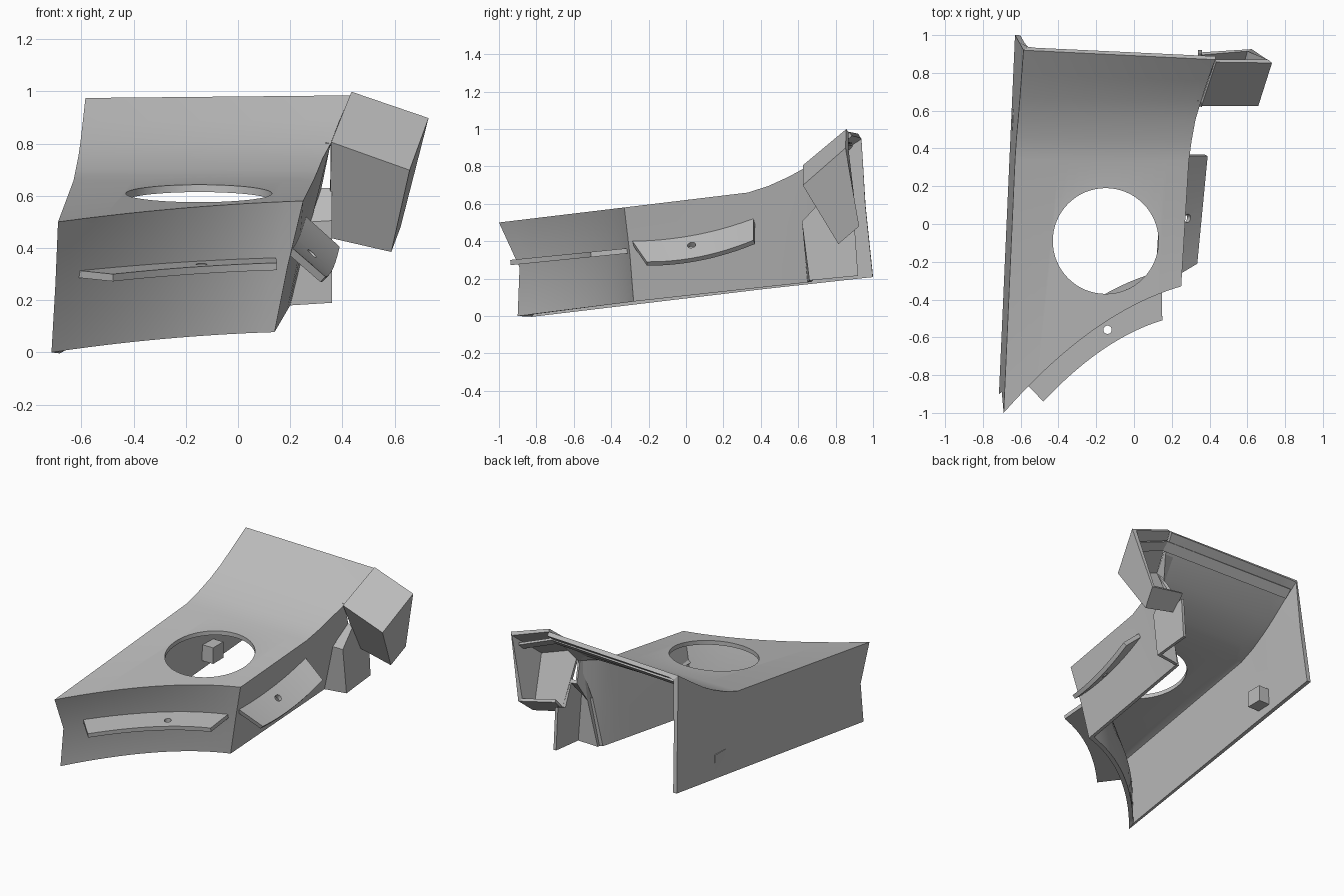
import bpy, bmesh, math
from mathutils import Vector

cube = bpy.data.objects.get("Cube")
if cube:
    bpy.data.objects.remove(cube)

grey = bpy.data.materials.new("light_grey")
grey.use_nodes = True
GREY = (0.5, 0.5, 0.5, 1)
grey.diffuse_color = GREY
grey.node_tree.nodes["Principled BSDF"].inputs["Base Color"].default_value = GREY
WALL = 0.028


def lerp(a, b, t):
    return Vector(a).lerp(Vector(b), t)


def bowed(a, b, bow, t0=0, t1=1, steps=16):
    """Line from a to b, bowed towards +y."""
    ts = [t0 + (t1 - t0) * i / steps for i in range(steps + 1)]
    return [lerp(a, b, t) + Vector((0, bow * 4 * t * (1 - t), 0)) for t in ts]


def slope(points, z0, y0, rise):
    """Lay points on a plane that climbs towards the back."""
    return [Vector((p.x, p.y, z0 + rise * (p.y - y0))) for p in points]


def build(name, lofts=(), panels=(), thickness=WALL, up=False):
    """Weld lofted strips and flat panels into one shell with inward thickness."""
    bm = bmesh.new()
    for rows in lofts:
        grid = [[bm.verts.new(p) for p in row] for row in rows]
        for r, s in zip(grid, grid[1:]):
            for i in range(len(r) - 1):
                bm.faces.new((r[i], r[i + 1], s[i + 1], s[i]))
    for panel in panels:
        bm.faces.new([bm.verts.new(p) for p in panel])
    bmesh.ops.remove_doubles(bm, verts=bm.verts, dist=0.0005)
    bmesh.ops.recalc_face_normals(bm, faces=bm.faces)
    bm.normal_update()
    if up and sum(f.normal.z * f.calc_area() for f in bm.faces) < 0:
        bmesh.ops.reverse_faces(bm, faces=bm.faces)
    mesh = bpy.data.meshes.new(name)
    bm.to_mesh(mesh)
    bm.free()
    mesh.materials.append(grey)
    ob = bpy.data.objects.new(name, mesh)
    bpy.context.collection.objects.link(ob)
    mod = ob.modifiers.new("thickness", "SOLIDIFY")
    mod.thickness = thickness
    mod.offset = -1
    mod.use_even_offset = True
    return ob


def activate(ob):
    bpy.ops.object.select_all(action="DESELECT")
    ob.select_set(True)
    bpy.context.view_layer.objects.active = ob


def drill(ob, centre, radius, depth, tilt=(0, 0, 0), sides=48):
    """Cut a round hole through a part."""
    bpy.ops.mesh.primitive_cylinder_add(vertices=sides, radius=radius, depth=depth,
                                        location=centre, rotation=tilt)
    cutter = bpy.context.object
    cutter.hide_render = True
    mod = ob.modifiers.new("hole", "BOOLEAN")
    mod.object = cutter
    mod.operation = "DIFFERENCE"
    mod.solver = "EXACT"
    activate(ob)
    for m in list(ob.modifiers):
        bpy.ops.object.modifier_apply(modifier=m.name)
    bpy.data.objects.remove(cutter)


def smooth(ob):
    activate(ob)
    bpy.ops.object.shade_smooth_by_angle(angle=math.radians(20))


# Front wall curves: top edge, crease and bottom edge
front_top = slope(bowed((-.69, -1, 0), (.25, -.33, 0), .10), .50, -1, .12)
front_mid = slope(bowed((-.70, -.89, 0), (.19, -.30, 0), .10), .26, -.89, .115)
front_low = slope(bowed((-.715, -.90, 0), (.14, -.28, 0), .10), 0, -.90, .125)
STEPS = len(front_top) - 1

# Side edges of the top panel, running from front to back
left_top = [front_top[0]] + [Vector(p) for p in (
    (-.63, .34, .66), (-.622, .46, .70), (-.612, .57, .75),
    (-.604, .67, .805), (-.595, .79, .885), (-.585, .92, .975))]
right_top = [front_top[-1]] + [Vector(p) for p in (
    (.29, .33, .66), (.305, .44, .695), (.325, .55, .745),
    (.355, .65, .80), (.39, .76, .89), (.43, .87, .985))]
top_rows = [front_top] + [[lerp(a, b, i / STEPS) for i in range(STEPS + 1)]
                          for a, b in zip(left_top[1:], right_top[1:])]


def side_wall(top, crease, low_a, low_b):
    ys = [(p.y - top[0].y) / (top[-1].y - top[0].y) for p in top]
    low = [lerp(low_a, low_b, t) for t in ys]
    mid = [crease] + [lerp(a, b, .5) for a, b in zip(top[1:], low[1:])]
    return [top, mid, low]


left_wall = side_wall(left_top, front_mid[0], front_low[0], (-.63, 1.0, .21))
right_wall = side_wall(right_top[:5], front_mid[-1], front_low[-1], (.20, .65, .18))

shell = build("main_shell", [top_rows, [front_top, front_mid, front_low],
                             left_wall, right_wall], up=True)
drill(shell, (-.15, -.09, .6), .28, .5, sides=64)
smooth(shell)

# Corner box behind the right wall
wall_low, wall_mid = (.20, .65, .18), (.275, .63, .50)
box_low, box_mid = (.36, .66, .19), (.36, .62, .505)
cap_in, cap_out = (.32, .735, .63), (.36, .735, .63)
arm_in = (.355, .65, .80)
corner_box = build("corner_box", panels=[
    (wall_low, box_low, box_mid, wall_mid),
    (wall_mid, box_mid, cap_out, cap_in),
    (wall_mid, cap_in, arm_in),
    (box_low, (.36, .92, .215), (.36, .90, .50), (.36, .82, .47), cap_out, box_mid)],
    thickness=.02)

# Downturned arm at the rear right
arm_back, tip_back = (.43, .87, .985), (.71, .87, .885)
tip_front, tip_low, tip_heel = (.64, .65, .70), (.575, .82, .42), (.60, .915, .50)
root_low, root_heel = (.36, .82, .47), (.36, .895, .55)
arm = build("rear_arm", panels=[
    (arm_in, tip_front, tip_back, arm_back),
    (arm_in, root_low, tip_low, tip_front),
    (tip_front, tip_low, tip_heel, tip_back),
    (root_low, root_heel, tip_heel, tip_low)], thickness=.02, up=True)

# Stepped lip inside the rear opening
drop = Vector((0, -.035, -.055))
rim = [left_top[-1] + Vector((.03, 0, 0)), right_top[-1], Vector(tip_back) - Vector((.03, 0, 0))]
lip = build("rear_lip", [[[p + drop for p in rim],
                          [p + drop + Vector((0, -.05, -.045)) for p in rim]]],
            thickness=.015, up=True)

# Front mounting flange with a bolt hole
flange_in = slope(bowed((-.70, -.88, 0), (.19, -.29, 0), .10, .09, .95), .30, -.94, .10)
flange_out = slope(bowed((-.48, -.94, 0), (.15, -.51, 0), .06), .30, -.94, .10)
front_flange = build("front_flange", [[flange_in, flange_out]], thickness=.028, up=True)
drill(front_flange, (-.14, -.56, .33), .022, .2, sides=20)
smooth(front_flange)


# Sagging side flange with a bolt hole
def sag(a, b, dip):
    return [lerp(a, b, i / 12) - Vector((0, 0, dip * 4 * (i / 12) * (1 - i / 12)))
            for i in range(13)]


side_flange = build("side_flange", [[sag((.185, -.30, .42), (.25, .36, .53), .035),
                                     sag((.335, -.21, .29), (.39, .36, .405), .03)]],
                    thickness=.028, up=True)
drill(side_flange, (.28, .03, .375), .022, .2, tilt=(0, .72, 0), sides=20)
smooth(side_flange)

# Small block on the inside of the left wall
bpy.ops.mesh.primitive_cube_add(size=.11, location=(-.59, .55, .27))
block = bpy.context.object
block.name = "inner_block"
block.data.materials.append(grey)
